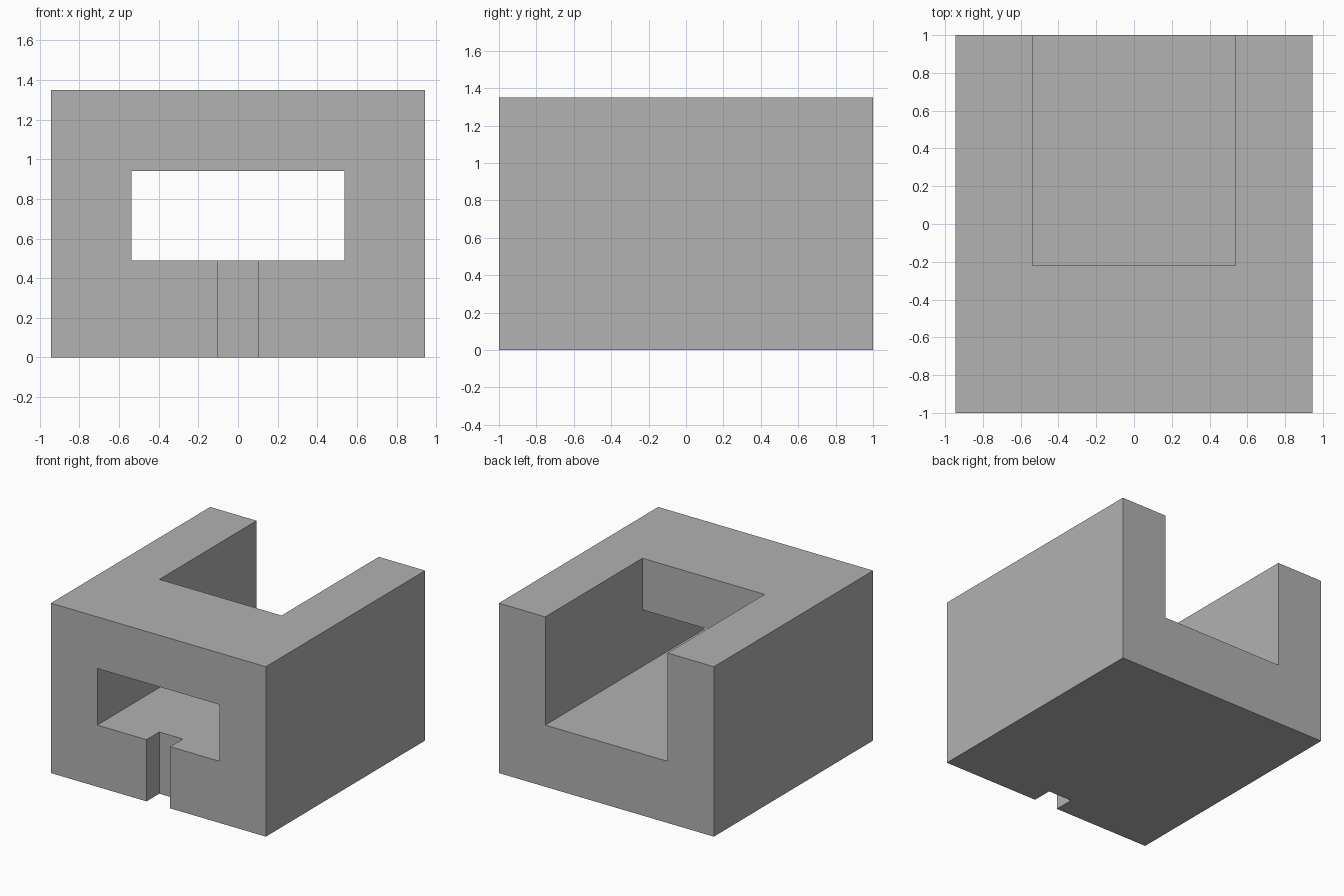
import bpy
import bmesh

cube = bpy.data.objects.get("Cube")
if cube:
    bpy.data.objects.remove(cube, do_unlink=True)

HALF_WIDTH, HALF_DEPTH, HEIGHT = 0.945, 1.0, 1.35
FLOOR, LINTEL = 0.49, 0.94      # pocket floor and top of the front opening
WALL_BACK = -0.22               # rear side of the front wall
OVER = 0.1                      # overshoot of the cutters

grey = bpy.data.materials.new("plain_grey")
grey.use_nodes = True
colour = (0.445, 0.445, 0.445, 1)
grey.diffuse_color = colour
grey.node_tree.nodes["Principled BSDF"].inputs["Base Color"].default_value = colour


def prism(name, half_width, profile):
    """Extrude a (y, z) side profile across x, centred on x = 0."""
    bm = bmesh.new()
    face = bm.faces.new([bm.verts.new((-half_width, y, z)) for y, z in profile])
    new = bmesh.ops.extrude_face_region(bm, geom=[face])["geom"]
    moved = [v for v in new if isinstance(v, bmesh.types.BMVert)]
    bmesh.ops.translate(bm, verts=moved, vec=(2 * half_width, 0, 0))
    bmesh.ops.recalc_face_normals(bm, faces=bm.faces)
    mesh = bpy.data.meshes.new(name)
    bm.to_mesh(mesh)
    bm.free()
    mesh.materials.append(grey)
    obj = bpy.data.objects.new(name, mesh)
    bpy.context.collection.objects.link(obj)
    return obj


def rectangle(y0, y1, z0, z1):
    return [(y0, z0), (y1, z0), (y1, z1), (y0, z1)]


# Solid block
block = prism("block", HALF_WIDTH, rectangle(-HALF_DEPTH, HALF_DEPTH, 0, HEIGHT))

# Front opening that widens into the open-topped rear pocket
front, back, top = -HALF_DEPTH - OVER, HALF_DEPTH + OVER, HEIGHT + OVER
pocket = prism("pocket_cutter", 0.537, [
    (front, FLOOR), (back, FLOOR), (back, top),
    (WALL_BACK, top), (WALL_BACK, LINTEL), (front, LINTEL)])

# Narrow vertical slot below the front opening
slot = prism("slot_cutter", 0.104, rectangle(front, -0.84, -OVER, FLOOR + OVER))

# Carve the block, then discard the cutters
bpy.context.view_layer.objects.active = block
for cutter in (pocket, slot):
    cutter.hide_render = True
    cut = block.modifiers.new(cutter.name, "BOOLEAN")
    cut.operation = "DIFFERENCE"
    cut.solver = "EXACT"
    cut.object = cutter
    bpy.ops.object.modifier_apply(modifier=cut.name)
    bpy.data.objects.remove(cutter, do_unlink=True)
